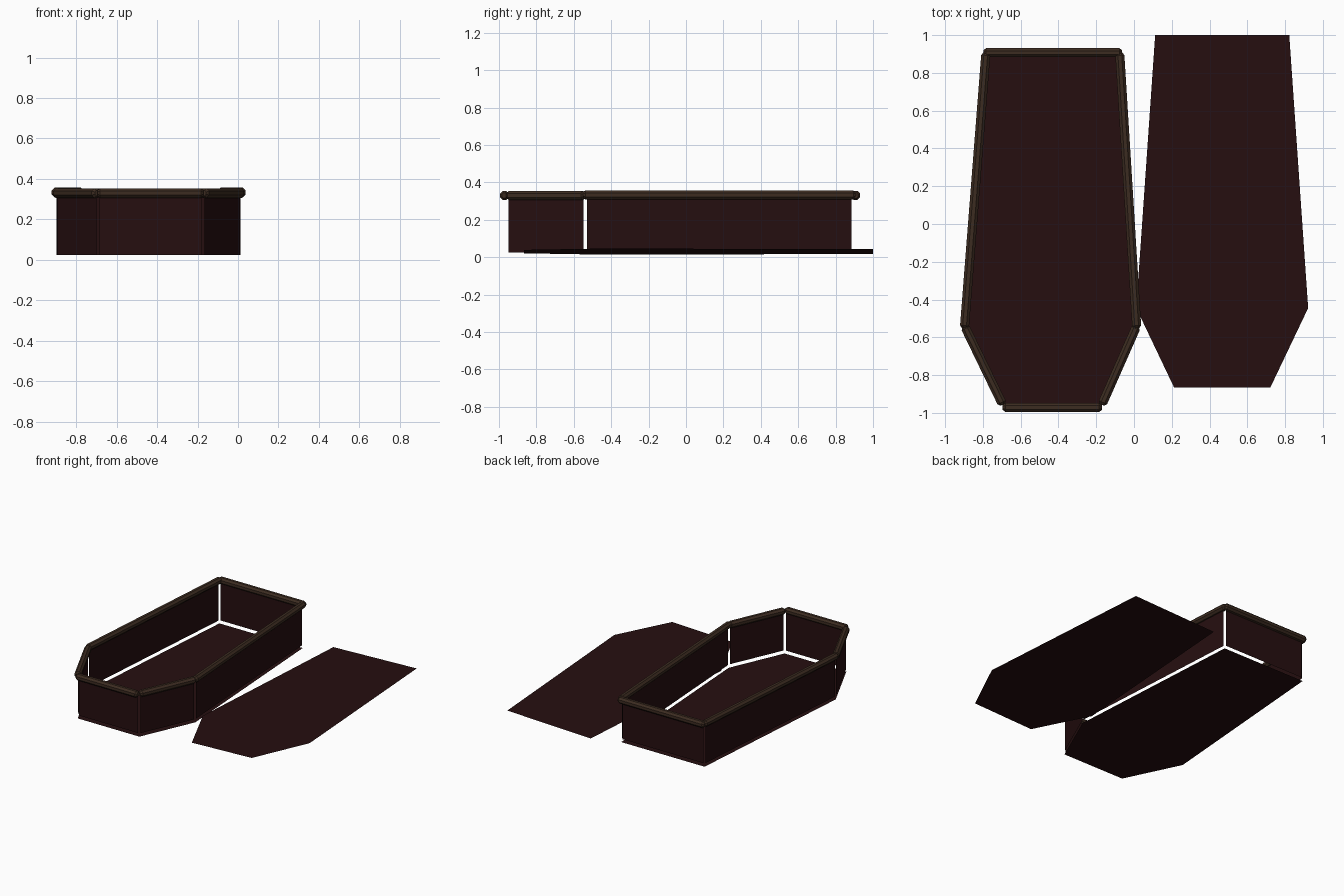
import bpy, bmesh, math
from mathutils import Vector

cube = bpy.data.objects.get("Cube")
if cube:
    bpy.data.objects.remove(cube, do_unlink=True)


def make_material(name, color):
    mat = bpy.data.materials.new(name)
    mat.use_nodes = True
    mat.diffuse_color = (*color, 1)
    bsdf = next(n for n in mat.node_tree.nodes if n.type == 'BSDF_PRINCIPLED')
    bsdf.inputs["Base Color"].default_value = (*color, 1)
    return mat


panel_wood = make_material("dark red wood", (0.019, 0.0045, 0.005))
trim_wood = make_material("brown trim wood", (0.046, 0.025, 0.015))


def finish(bm, name, mat):
    mesh = bpy.data.meshes.new(name)
    bm.to_mesh(mesh)
    bm.free()
    mesh.materials.append(mat)
    obj = bpy.data.objects.new(name, mesh)
    bpy.context.collection.objects.link(obj)
    return obj


def sheet(name, points):
    """A single thin panel through the given points."""
    bm = bmesh.new()
    bm.faces.new([bm.verts.new(p) for p in points])
    return finish(bm, name, panel_wood)


def rail(name, a, b, z=0.331, radius=0.026, sides=8, taper=0.014):
    """An eight-sided bar from a to b with chamfered ends."""
    start, end = Vector((*a, z)), Vector((*b, z))
    along = (end - start).normalized()
    side = Vector((0, 0, 1)).cross(along)
    up = Vector((0, 0, 1))
    rings = [(start, 0.55), (start + along * taper, 1),
             (end - along * taper, 1), (end, 0.55)]
    bm = bmesh.new()
    loops = []
    for centre, scale in rings:
        loop = []
        for i in range(sides):
            t = math.tau * (i + 0.5) / sides
            offset = side * math.cos(t) + up * math.sin(t)
            loop.append(bm.verts.new(centre + offset * radius * scale))
        loops.append(loop)
    for low, high in zip(loops, loops[1:]):
        for i in range(sides):
            j = (i + 1) % sides
            bm.faces.new((low[i], low[j], high[j], high[i]))
    bm.faces.new(loops[0])
    bm.faces.new(loops[-1])
    bmesh.ops.recalc_face_normals(bm, faces=bm.faces)
    return finish(bm, name, trim_wood)


# Box outline, anticlockwise from the front right corner
corners = [(-0.695, -0.957), (-0.17, -0.957), (0.014, -0.54),
           (-0.075, 0.895), (-0.785, 0.895), (-0.897, -0.54)]
names = ["front", "front_left", "left", "back", "right", "front_right"]

# Floor, slightly below the walls
sheet("floor", [(x, y, 0) for x, y in corners])

# Walls with narrow open corners, each topped by a rail
WALL_BOTTOM, WALL_TOP = 0.025, 0.33
for i, name in enumerate(names):
    a, b = Vector(corners[i]), Vector(corners[(i + 1) % len(corners)])
    gap = (b - a).normalized() * 0.01
    p, q = a + gap, b - gap
    sheet(name + "_wall", [(*p, WALL_BOTTOM), (*q, WALL_BOTTOM),
                           (*q, WALL_TOP), (*p, WALL_TOP)])
    # end rails sit a little outside the walls
    shift = Vector((0, {"front": -0.014, "back": 0.012}.get(name, 0)))
    long_side = name in ("left", "right")
    reach = gap * (-1.2 if long_side or name == "back" else 0)
    rail(name + "_rail", a + shift + reach, b + shift - reach,
         z=0.333 if long_side else 0.33)

# Lid lying beside the box, rising slightly towards its far side
half = [(0.255, -0.865), (0.455, -0.445), (0.355, 1.0)]
outline = half + [(-x, y) for x, y in reversed(half)]
sheet("lid", [(0.467 + x, y, 0.03 + 0.036 * x) for x, y in outline])
